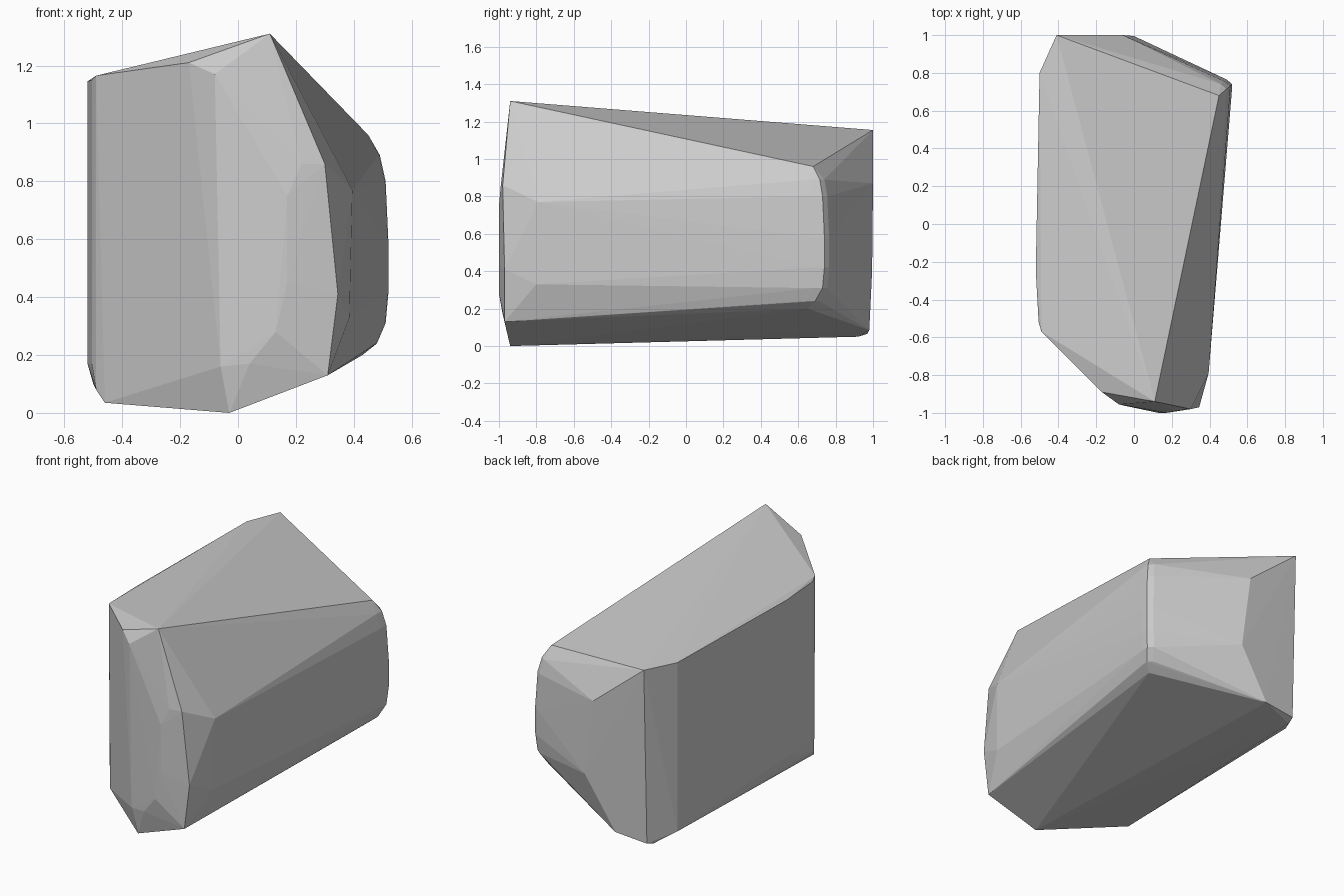
import bpy
import bmesh

default_cube = bpy.data.objects.get("Cube")
if default_cube:
    bpy.data.objects.remove(default_cube, do_unlink=True)


def column(x, y, heights):
    """Corner points stacked at one place in plan."""
    return [(x, y, z) for z in heights]


def make_material(name, colour):
    material = bpy.data.materials.new(name)
    material.use_nodes = True
    material.diffuse_color = colour
    shader = material.node_tree.nodes["Principled BSDF"]
    shader.inputs["Base Color"].default_value = colour
    shader.inputs["Roughness"].default_value = 0.8
    return material


def make_hull(name, points, material):
    """Wrap the corner points in one faceted convex stone."""
    mesh = bpy.data.meshes.new(name)
    bm = bmesh.new()
    for point in points:
        bm.verts.new(point)
    hull = bmesh.ops.convex_hull(bm, input=bm.verts[:])
    unused = set(hull["geom_interior"]) | set(hull["geom_unused"])
    loose = [v for v in unused if isinstance(v, bmesh.types.BMVert) and v.is_valid]
    bmesh.ops.delete(bm, geom=loose, context="VERTS")
    bmesh.ops.recalc_face_normals(bm, faces=bm.faces[:])
    bm.to_mesh(mesh)
    bm.free()
    mesh.materials.append(material)
    stone = bpy.data.objects.new(name, mesh)
    bpy.context.collection.objects.link(stone)
    return stone


# Slightly bulging front end, with the peak and the lowest corner
front_end = [(0.11, -0.94, 1.31), (-0.03, -0.94, 0)]
front_end += column(0.17, -1, (0.45, 0.75))
front_end += [(0.13, -1, 0.28), (0.04, -0.98, 0.17), (0.22, -0.99, 0.86)]
front_end += [(0.31, -0.97, 0.13), (0.345, -0.97, 0.41), (0.3, -0.98, 0.86)]

# Slanted front face on the narrow side
slanted_face = [(-0.08, -0.955, 1.17), (-0.06, -0.96, 0.16), (-0.17, -0.89, 1.21)]
slanted_face += [(-0.46, -0.6, 0.035), (-0.49, -0.57, 1.165), (-0.49, -0.56, 0.08)]
slanted_face += column(-0.505, -0.52, (0.17, 1.15))

# Flat long side
flat_side = column(-0.52, -0.25, (0.17, 1.145))
flat_side += column(-0.5, 0.8, (0.1, 1.15))

# Back end
back_end = [(-0.41, 1, 1.155), (-0.41, 0.97, 0.065), (-0.42, 0.92, 0.05)]
back_end += [(-0.06, 1, 0.87), (0, 0.995, 0.4), (-0.2, 0.98, 0.085)]

# Start of the broad side, just behind the front end
broad_side = [(0.385, -0.8, 0.33), (0.395, -0.79, 0.77)]

# Rounded back corner: an arched edge, doubled to soften it
arch = [(0.45, 0.68, 0.96), (0.49, 0.715, 0.89), (0.51, 0.73, 0.8),
        (0.52, 0.74, 0.58), (0.52, 0.74, 0.42), (0.51, 0.73, 0.31),
        (0.48, 0.69, 0.24), (0.43, 0.65, 0.2)]
soft_arch = [(x - 0.03, y + 0.025, z) for x, y, z in arch[1:-1]]
soft_arch += [(x - 0.003, y - 0.05, z) for x, y, z in arch[1:-1]]

stone_grey = make_material("stone_grey", (0.6, 0.6, 0.6, 1))
make_hull(
    "stone_block",
    front_end + slanted_face + flat_side + back_end + broad_side + arch + soft_arch,
    stone_grey,
)
